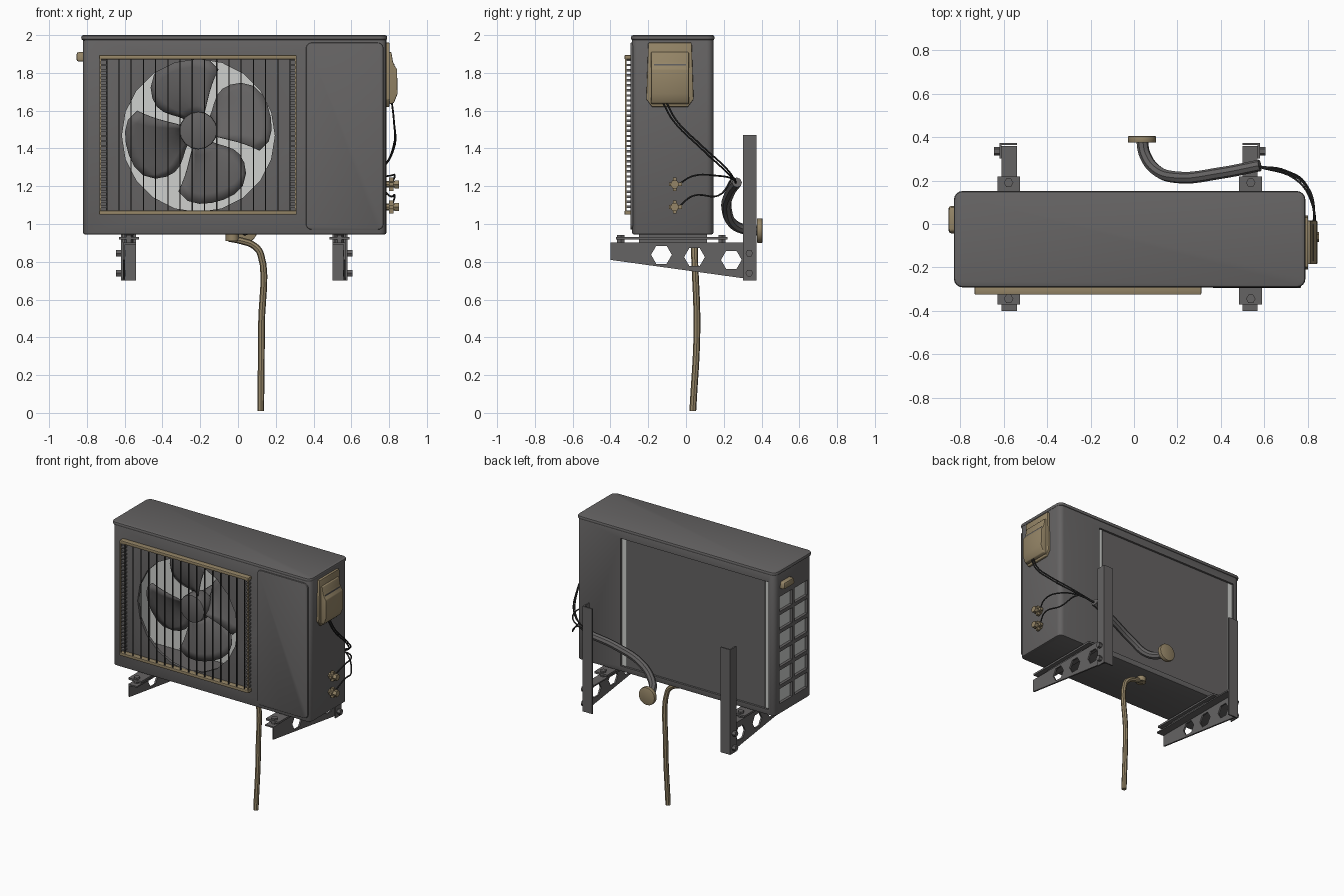
import bpy, bmesh, math
from mathutils import Vector

if "Cube" in bpy.data.objects:
    bpy.data.objects.remove(bpy.data.objects["Cube"])


def material(name, rgb):
    m = bpy.data.materials.new(name)
    m.use_nodes = True
    m.diffuse_color = (*rgb, 1)
    m.node_tree.nodes["Principled BSDF"].inputs["Base Color"].default_value = (*rgb, 1)
    return m


GREY = material("dark grey metal", (0.13, 0.125, 0.125))
TAN = material("tan plastic", (0.3, 0.235, 0.135))
LIGHT = material("light coil", (0.62, 0.63, 0.61))
BLACK = material("black wire", (0.03, 0.03, 0.03))


def finish(ob, mat, bevel=0, smooth=True):
    ob.data.materials.clear()
    ob.data.materials.append(mat)
    bpy.ops.object.select_all(action="DESELECT")
    ob.select_set(True)
    bpy.context.view_layer.objects.active = ob
    if bevel:
        b = ob.modifiers.new("bevel", "BEVEL")
        b.width, b.segments = bevel, 2
        bpy.ops.object.modifier_apply(modifier="bevel")
    if smooth:
        bpy.ops.object.shade_smooth_by_angle(angle=math.radians(40))
    return ob


def from_bm(name, bm, mat, bevel=0, smooth=True):
    bmesh.ops.recalc_face_normals(bm, faces=bm.faces)
    me = bpy.data.meshes.new(name)
    bm.to_mesh(me)
    bm.free()
    ob = bpy.data.objects.new(name, me)
    bpy.context.collection.objects.link(ob)
    return finish(ob, mat, bevel, smooth)


def prism(name, pts, axis, a, b, mat, bevel=0):
    """Extrude a 2D outline along an axis from a to b."""
    place = {"x": lambda p, d: (d, *p), "y": lambda p, d: (p[0], d, p[1]),
             "z": lambda p, d: (*p, d)}[axis]
    bm = bmesh.new()
    face = bm.faces.new([bm.verts.new(place(p, a)) for p in pts])
    ext = bmesh.ops.extrude_face_region(bm, geom=[face])
    move = Vector(place((0, 0), b)) - Vector(place((0, 0), a))
    bmesh.ops.translate(bm, vec=move, verts=[v for v in ext["geom"] if isinstance(v, bmesh.types.BMVert)])
    return from_bm(name, bm, mat, bevel)


def box(name, x, y, z, mat, bevel=0):
    return prism(name, [(x[0], y[0]), (x[1], y[0]), (x[1], y[1]), (x[0], y[1])], "z", *z, mat, bevel)


def ring(u, v, r, n, turn=0):
    return [(u + r * math.cos(turn + math.tau * i / n), v + r * math.sin(turn + math.tau * i / n))
            for i in range(n)]


def rounded(x, y, r, n=4):
    pts = []
    for i, (cx, cy) in enumerate([(x[1] - r, y[1] - r), (x[0] + r, y[1] - r),
                                  (x[0] + r, y[0] + r), (x[1] - r, y[0] + r)]):
        for k in range(n + 1):
            t = math.pi / 2 * (i + k / n)
            pts.append((cx + r * math.cos(t), cy + r * math.sin(t)))
    return pts


def tube(name, pts, r, mat, sides=2):
    cu = bpy.data.curves.new(name, "CURVE")
    cu.dimensions, cu.bevel_depth, cu.bevel_resolution = "3D", r, sides
    cu.resolution_u, cu.use_fill_caps = 6, True
    sp = cu.splines.new("BEZIER")
    sp.bezier_points.add(len(pts) - 1)
    for bp, p in zip(sp.bezier_points, pts):
        bp.co = p
        bp.handle_left_type = bp.handle_right_type = "AUTO"
    ob = bpy.data.objects.new(name, cu)
    bpy.context.collection.objects.link(ob)
    bpy.ops.object.select_all(action="DESELECT")
    ob.select_set(True)
    bpy.context.view_layer.objects.active = ob
    bpy.ops.object.convert(target="MESH")
    return finish(bpy.context.object, mat)


def cut(ob, cutter):
    m = ob.modifiers.new("cut", "BOOLEAN")
    m.object, m.operation, m.solver = cutter, "DIFFERENCE", "EXACT"
    bpy.context.view_layer.objects.active = ob
    bpy.ops.object.modifier_apply(modifier="cut")
    bpy.data.objects.remove(cutter)


# Hollow cabinet with fan opening, rear opening and side louvres
body = prism("cabinet", rounded((-0.82, 0.785), (-0.285, 0.145), 0.035), "z", 0.945, 1.985, GREY, 0.008)
cut(body, box("cavity", (-0.8, 0.46), (-0.265, 0.13), (0.965, 1.96), GREY))
cut(body, prism("fan_hole", ring(-0.21, 1.468, 0.405, 20), "y", -0.4, -0.2, GREY))
cut(body, box("rear_hole", (-0.77, 0.43), (0.1, 0.2), (0.985, 1.92), GREY))
for row in range(6):
    z = 1.02 + row * 0.135
    for y in (-0.235, -0.06):
        cut(body, box("louvre_hole", (-0.9, -0.79), (y, y + 0.15), (z, z + 0.108), GREY))
finish(body, GREY)
lid = prism("lid", rounded((-0.83, 0.79), (-0.292, 0.152), 0.04), "z", 1.972, 2.0, GREY, 0.012)
prism("service_panel", rounded((0.36, 0.77), (0.97, 1.96), 0.03), "y", -0.295, -0.28, GREY, 0.006)

# Heat exchanger: light fins with a dark mesh behind
box("rear_coil", (-0.795, 0.455), (0.108, 0.118), (0.97, 1.955), LIGHT)
box("side_coil", (-0.797, -0.787), (-0.26, 0.105), (0.97, 1.955), LIGHT)
box("rear_mesh", (-0.73, 0.39), (0.122, 0.13), (0.985, 1.92), GREY)

# Fan with four twisted blades
FX, FZ = -0.21, 1.495
prism("fan_hub", ring(FX, FZ, 0.1, 16), "y", -0.235, -0.12, GREY, 0.008)
prism("fan_motor", ring(FX, FZ, 0.07, 16), "y", -0.12, 0.108, GREY)
for k in range(4):
    bm = bmesh.new()
    rows, cols = 7, 8
    grid = []
    for i in range(rows):
        f = i / (rows - 1)
        line = []
        for j in range(cols):
            s = 2 * j / (cols - 1) - 1
            r = 0.08 + f * (0.31 - 0.05 * abs(s) ** 4)
            half = 33 + 6 * math.sin(math.pi * f)
            t = math.radians(15 + 90 * k + 8 * math.sin(math.pi * f) + half * s)
            line.append(bm.verts.new((FX + r * math.cos(t), -0.16 + 0.05 * s - 0.02 * f, FZ + r * math.sin(t))))
        grid.append(line)
    for i in range(rows - 1):
        for j in range(cols - 1):
            bm.faces.new((grid[i][j], grid[i][j + 1], grid[i + 1][j + 1], grid[i + 1][j]))
    blade = from_bm("fan_blade", bm, GREY)
    blade.modifiers.new("thickness", "SOLIDIFY").thickness = 0.006

# Wire guard in front of the fan
for z in (1.06, 1.883):
    box("guard_rail", (-0.735, 0.31), (-0.325, -0.283), (z - 0.011, z + 0.011), TAN, 0.004)
for i in range(16):
    x = -0.695 + i * 0.0647
    box("guard_wire", (x - 0.003, x + 0.003), (-0.32, -0.314), (1.06, 1.883), BLACK)
for x in (-0.73, 0.305):
    box("guard_side", (x - 0.004, x + 0.004), (-0.322, -0.314), (1.06, 1.883), TAN)
    inner = x + math.copysign(0.03, -x)
    for i in range(30):
        z = 1.085 + i * 0.0268
        box("guard_rung", (min(x, inner), max(x, inner)), (-0.318, -0.285), (z, z + 0.012), GREY)

# Electrical cover on the left side
prism("cover_plate", [(-0.21, 1.66), (-0.18, 1.62), (0.01, 1.62), (0.04, 1.66), (0.03, 1.96), (-0.2, 1.96)],
      "x", 0.775, 0.802, TAN, 0.004)
prism("cover_box", [(0.78, 1.91), (0.812, 1.91), (0.82, 1.86), (0.828, 1.84), (0.842, 1.82),
                    (0.845, 1.69), (0.825, 1.64), (0.78, 1.63)], "y", -0.185, 0.015, TAN, 0.005)
box("cover_slot", (0.8, 0.828), (-0.17, 0), (1.838, 1.848), GREY)

# Carry handle on the right side
prism("handle", [(-0.045, 1.86), (0.085, 1.86), (0.075, 1.91), (-0.035, 1.91)], "x", -0.855, -0.81, TAN, 0.012)

# Service valves
for z in (1.21, 1.09):
    prism("valve_stem", ring(-0.06, z, 0.018, 8), "x", 0.77, 0.835, TAN)
    prism("valve_cap", ring(-0.06, z, 0.024, 6), "x", 0.828, 0.852, TAN)
    box("valve_port", (0.8, 0.822), (-0.09, -0.02), (z - 0.01, z + 0.01), TAN)
    box("valve_neck", (0.8, 0.822), (-0.07, -0.05), (z - 0.035, z + 0.035), TAN)

# Cables and refrigerant lines gathered behind the cabinet
for d in (0, 0.018):
    tube("power_cable", [(0.815, -0.12 + d, 1.64), (0.825, -0.07 + d, 1.55), (0.825, 0.08, 1.4 + d),
                         (0.74 + d, 0.21, 1.28 + d), (0.57, 0.265, 1.22)], 0.005, BLACK, 1)
for z, rise in ((1.21, 0.045), (1.09, 0.06)):
    tube("valve_line", [(0.812, -0.04, z), (0.83, 0.04, z + rise), (0.8, 0.17, z + rise),
                        (0.7, 0.245, 1.24), (0.57, 0.265, 1.215)], 0.005, BLACK, 1)
tube("insulated_pipe", [(0.58, 0.27, 1.22), (0.4, 0.235, 1.17), (0.2, 0.215, 1.08),
                        (0.1, 0.25, 1.0), (0.05, 0.32, 0.97), (0.037, 0.385, 0.965)], 0.027, GREY)
prism("wall_flange", ring(0.037, 0.965, 0.065, 16), "y", 0.375, 0.405, TAN, 0.005)

# Drain hose
tube("drain_hose", [(-0.05, 0.04, 0.925), (0.02, 0.045, 0.91), (0.085, 0.045, 0.885), (0.12, 0.045, 0.84),
                    (0.124, 0.058, 0.45), (0.12, 0.036, 0.01)], 0.018, TAN)
prism("drain_socket", ring(-0.03, 0.04, 0.035, 10), "z", 0.91, 0.95, TAN)

# Wall brackets, mirrored about the cabinet middle
for side in (-1, 1):
    def span(a, b):
        return tuple(sorted((-0.02 + side * a, -0.02 + side * b)))
    web = prism("bracket_arm", [(-0.4, 0.81), (-0.4, 0.9), (0.36, 0.9), (0.36, 0.705)], "x", *span(0.578, 0.59), GREY)
    for y, z, r in ((-0.13, 0.837, 0.055), (0.045, 0.825, 0.055), (0.24, 0.81, 0.055)):
        cut(web, prism("arm_hole", ring(y, z, r, 6), "x", *span(0.5, 0.7), GREY))
    finish(web, GREY)
    box("arm_flange", span(0.52, 0.59), (-0.4, 0.36), (0.892, 0.902), GREY)
    box("rail_wall", span(0.52, 0.598), (0.363, 0.373), (0.7, 1.47), GREY)
    box("rail_side", span(0.59, 0.6), (0.302, 0.373), (0.7, 1.47), GREY)
    box("foot", span(0.505, 0.61), (-0.37, 0.22), (0.917, 0.931), GREY)
    box("foot_riser", span(0.53, 0.58), (-0.25, 0.11), (0.9, 0.95), GREY)
    for y in (-0.345, 0.19):
        prism("foot_bolt", ring(-0.02 + side * 0.558, y, 0.022, 6), "z", 0.9, 0.943, GREY)
    for z in (0.74, 0.845):
        prism("rail_bolt", ring(0.335, z, 0.02, 6), "x", *span(0.575, 0.625), GREY)
